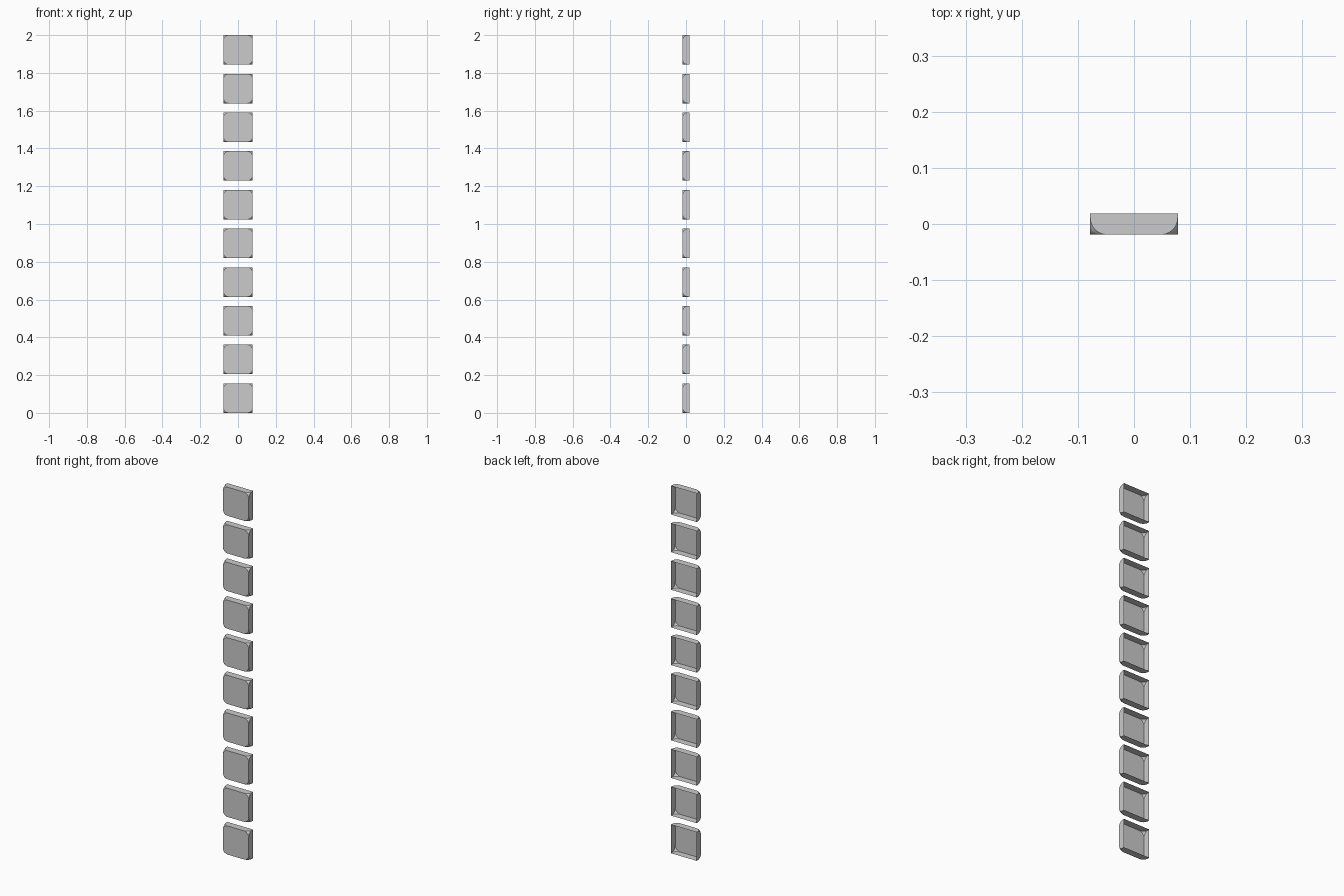
import bpy, bmesh
from mathutils import Matrix

if "Cube" in bpy.data.objects:
    bpy.data.objects.remove(bpy.data.objects["Cube"])

SIZE, DEPTH, COUNT = 0.156, 0.038, 10
PITCH = (2.0 - SIZE) / (COUNT - 1)


def tile_mesh():
    # Square shell, open at the back, with the front corners rounded off
    bm = bmesh.new()
    bmesh.ops.create_cube(bm, size=1.0, matrix=Matrix.Diagonal((SIZE, DEPTH, SIZE, 1)))
    back = [f for f in bm.faces if f.normal.y > 0.9]
    bmesh.ops.delete(bm, geom=back, context='FACES')
    corners = [v for v in bm.verts if v.co.y < 0]
    bmesh.ops.bevel(bm, geom=corners, offset=0.03, offset_type='OFFSET',
                    segments=6, profile=0.5, affect='VERTICES', clamp_overlap=True)
    mesh = bpy.data.meshes.new("tile")
    bm.to_mesh(mesh)
    bm.free()
    return mesh


# Vertical column of evenly spaced tiles
mesh = tile_mesh()
for i in range(COUNT):
    tile = bpy.data.objects.new(f"tile_{i + 1}", mesh)
    tile.location.z = SIZE / 2 + i * PITCH
    bpy.context.collection.objects.link(tile)
    tile.select_set(True)
    bpy.context.view_layer.objects.active = tile
bpy.ops.object.shade_smooth_by_angle(angle=0.5)
